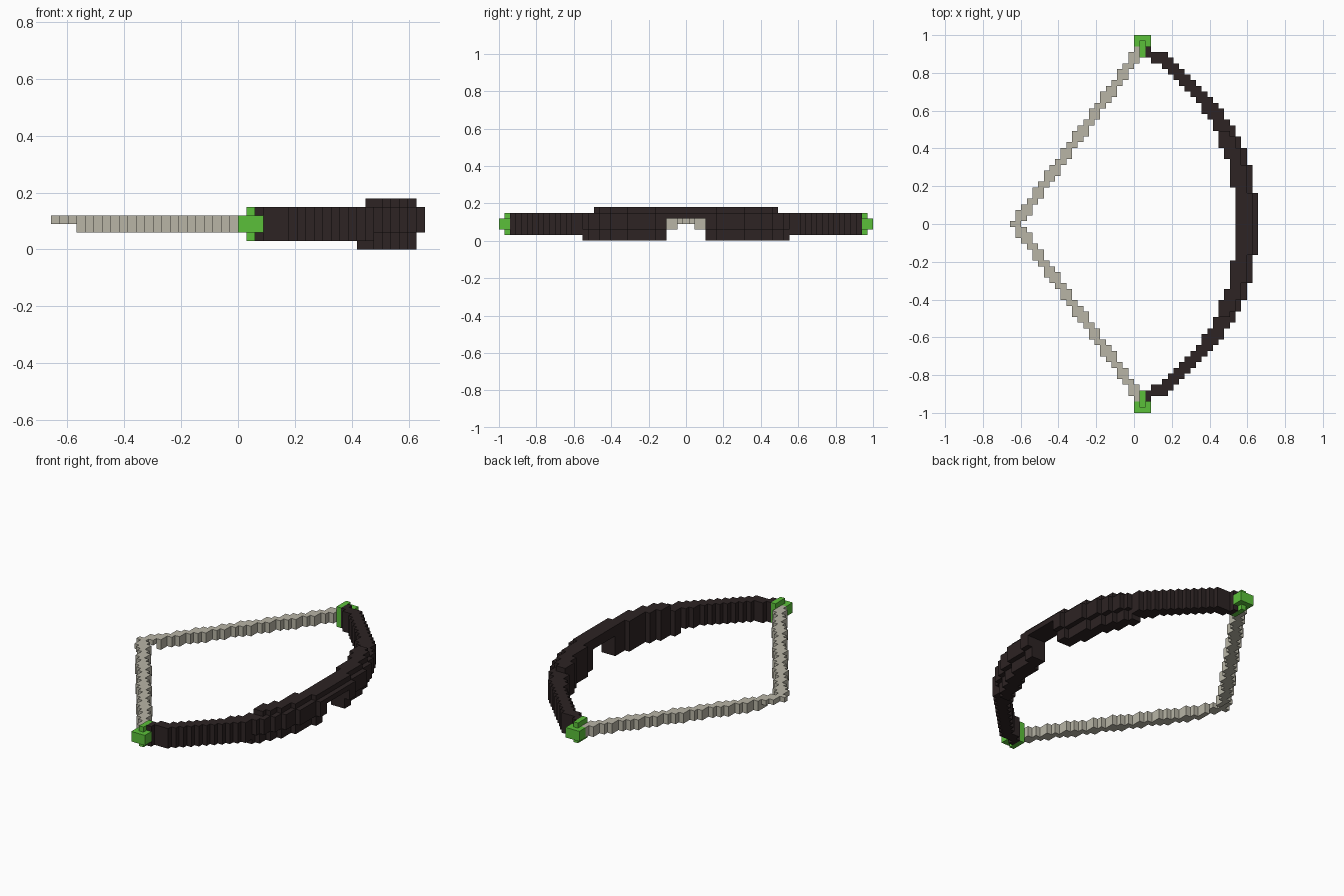
import bpy, bmesh
from mathutils import Vector

cube = bpy.data.objects.get("Cube")
if cube:
    bpy.data.objects.remove(cube)

V = 2 / 67  # edge length of one block


def material(name, rgb):
    m = bpy.data.materials.new(name)
    m.use_nodes = True
    m.diffuse_color = (*rgb, 1)
    bsdf = m.node_tree.nodes["Principled BSDF"]
    bsdf.inputs["Base Color"].default_value = (*rgb, 1)
    bsdf.inputs["Roughness"].default_value = 0.8
    return m


def box(xs, ys, zs):
    """Set of block cells filling half-open ranges."""
    return {(x, y, z) for x in range(*xs) for y in range(*ys) for z in range(*zs)}


def mirror(cells):
    return cells | {(x, -y, z) for x, y, z in cells}


def build(name, cells, mat):
    """Skin the outside of a set of blocks and merge its flat areas."""
    bm = bmesh.new()
    for cell in cells:
        centre = Vector((cell[0] + 0.5, cell[1], cell[2] + 0.5))
        for axis in range(3):
            for sign in (-1, 1):
                n = Vector((0, 0, 0))
                n[axis] = sign
                if tuple(int(c + d) for c, d in zip(cell, n)) in cells:
                    continue
                u = Vector((0, 0, 0))
                u[(axis + 1) % 3] = 1
                w = n.cross(u)
                corners = (-u - w, u - w, u + w, w - u)
                bm.faces.new([bm.verts.new((centre + (n + c) / 2) * V) for c in corners])
    bmesh.ops.remove_doubles(bm, verts=bm.verts, dist=V / 10)
    bmesh.ops.dissolve_limit(bm, angle_limit=0.01, verts=bm.verts, edges=bm.edges)
    mesh = bpy.data.meshes.new(name)
    bm.to_mesh(mesh)
    bm.free()
    mesh.materials.append(mat)
    obj = bpy.data.objects.new(name, mesh)
    bpy.context.collection.objects.link(obj)


dark_wood = material("dark wood", (0.026, 0.017, 0.017))
green = material("green tip", (0.105, 0.53, 0.042))
cord = material("pale cord", (0.48, 0.46, 0.38))

# Curved bow: slim limbs, thicker grip, notch under the middle
bow = set()
for j in range(32):
    outer = round(22 - 0.014 * j**2 - 4.5e-6 * j**4)
    inner = max(2, round(18 - 0.0115 * j**2 - 7e-6 * j**4))
    if j == 31:
        inner, outer = 2, 3
    low = 4 if j <= 3 else 0 if j <= 18 else 1
    high = 6 if j <= 16 else 5
    for x in range(inner, outer):
        rim = x == outer - 1 and j <= 18
        bow |= box((x, x + 1), (j, j + 1),
                   (max(low, 2) if rim else low, 5 if rim else high))
build("bow", mirror(bow), dark_wood)

# Drawn string: a stepped diagonal from the nock point to each tip
string = box((-22, -21), (0, 1), (3, 4))
for x in range(-21, 1):
    start = int(1.4 * (x + 21))
    string |= box((x, x + 1), (start, start + 3), (3 if x < -19 else 2, 4))
build("string", mirror(string), cord)

# Green tip caps with a tall peg that holds the string
cap = box((0, 3), (32, 34), (2, 4)) | box((1, 2), (30, 33), (1, 5))
build("left_tip", cap, green)
build("right_tip", {(x, -y, z) for x, y, z in cap}, green)
